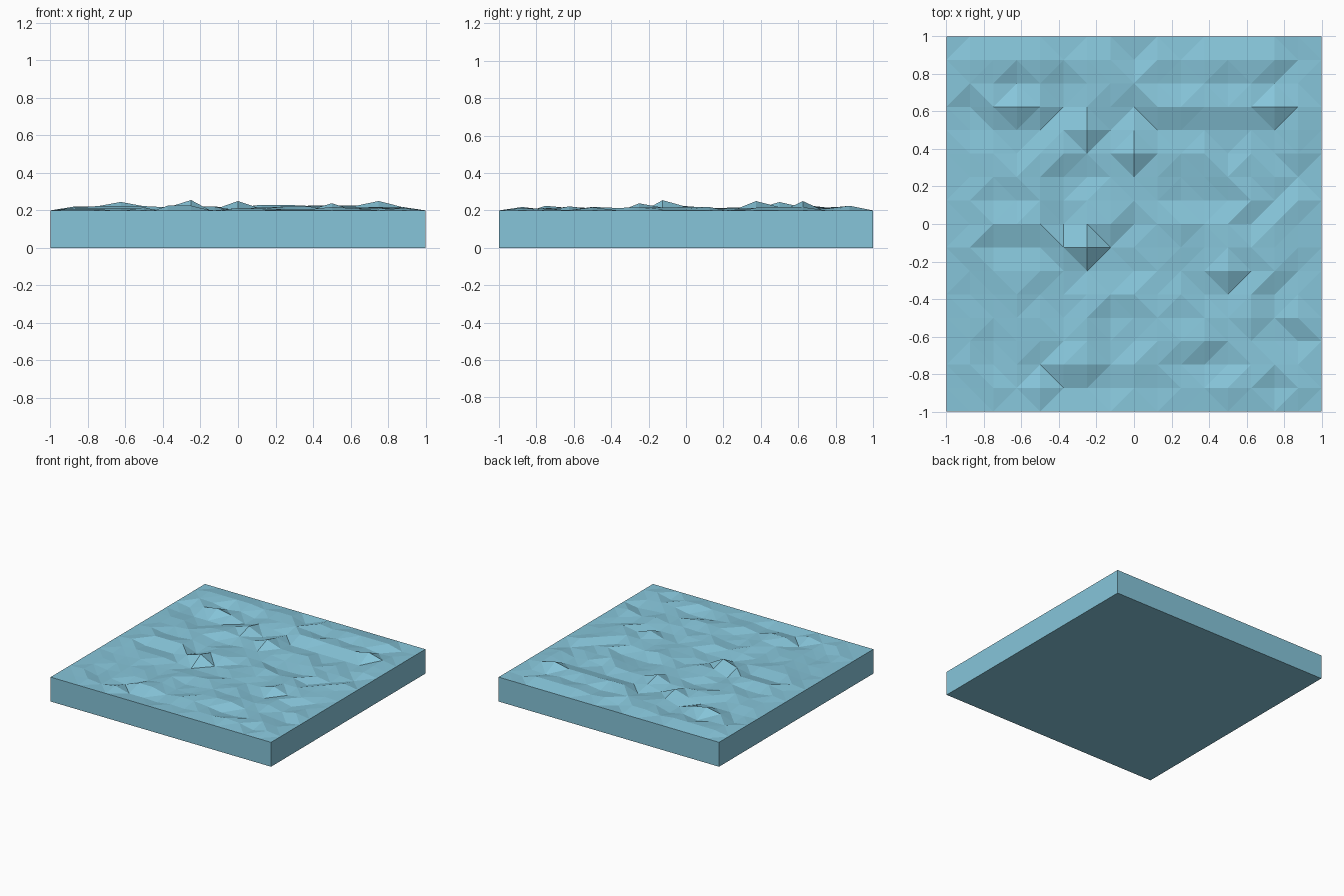
import bpy, bmesh, random

cube = bpy.data.objects.get("Cube")
if cube:
    bpy.data.objects.remove(cube, do_unlink=True)

CELLS = 16
STEP = 2 / CELLS
SURFACE = 0.2
random.seed(7)

# One flat water colour
water = bpy.data.materials.new("water_blue")
water.use_nodes = True
colour = (0.24, 0.56, 0.70, 1)
water.diffuse_color = colour
water.node_tree.nodes["Principled BSDF"].inputs["Base Color"].default_value = colour

# Notable crests and troughs: first column, last column, row, height in hundredths
RIPPLES = [
    (1, 4, 14, 2), (6, 7, 14, 2), (11, 14, 14, 2.5),
    (1, 4, 12, -1), (6, 7, 12, -1), (11, 14, 12, -1),
    (2, 4, 13, 2.2), (11, 13, 13, 2.4), (14, 14, 13, 5),
    (9, 10, 13, 3), (9, 10, 12, -1), (3, 3, 13, 4.5),
    (6, 6, 12, 4.5), (5, 5, 11, 2), (5, 6, 10, -1.5), (8, 8, 11, 5),
    (2, 4, 8, 2.3), (2, 4, 7, -1), (2, 4, 6, 1),
    (6, 6, 7, 5.5), (6, 8, 6, -1.5), (12, 12, 6, 3.8), (12, 14, 7, 1.5),
    (11, 12, 5, -1.2), (10, 10, 3, 2), (11, 11, 2, -1.8),
    (5, 6, 2, 2.5), (5, 6, 1, -1.5), (7, 8, 3, -1),
]
# The lower row numbers below count down from the far edge by one cell
heights = {}
for i in range(1, CELLS):
    for j in range(1, CELLS):
        heights[i, j] = max(-0.02, min(0.022, random.gauss(0.002, 0.011)))
for first, last, row, rise in RIPPLES:
    for i in range(first, last + 1):
        heights[i, row + (row > 13)] = rise / 100

# Rippled top with a level rim
bm = bmesh.new()
grid = [[bm.verts.new((i * STEP - 1, j * STEP - 1, SURFACE + heights.get((i, j), 0)))
         for j in range(CELLS + 1)] for i in range(CELLS + 1)]
for i in range(CELLS):
    for j in range(CELLS):
        bm.faces.new((grid[i][j], grid[i + 1][j], grid[i + 1][j + 1], grid[i][j + 1]))
bmesh.ops.triangulate(bm, faces=bm.faces[:], quad_method='SHORT_EDGE')

# Straight sides and flat base
rim = [e for e in bm.edges if e.is_boundary]
walls = bmesh.ops.extrude_edge_only(bm, edges=rim)["geom"]
for v in walls:
    if isinstance(v, bmesh.types.BMVert):
        v.co.z = 0
bmesh.ops.holes_fill(bm, edges=[e for e in bm.edges if e.is_boundary], sides=0)
bmesh.ops.recalc_face_normals(bm, faces=bm.faces[:])

mesh = bpy.data.meshes.new("water_tile")
bm.to_mesh(mesh)
bm.free()
mesh.materials.append(water)
tile = bpy.data.objects.new("water_tile", mesh)
bpy.context.collection.objects.link(tile)
